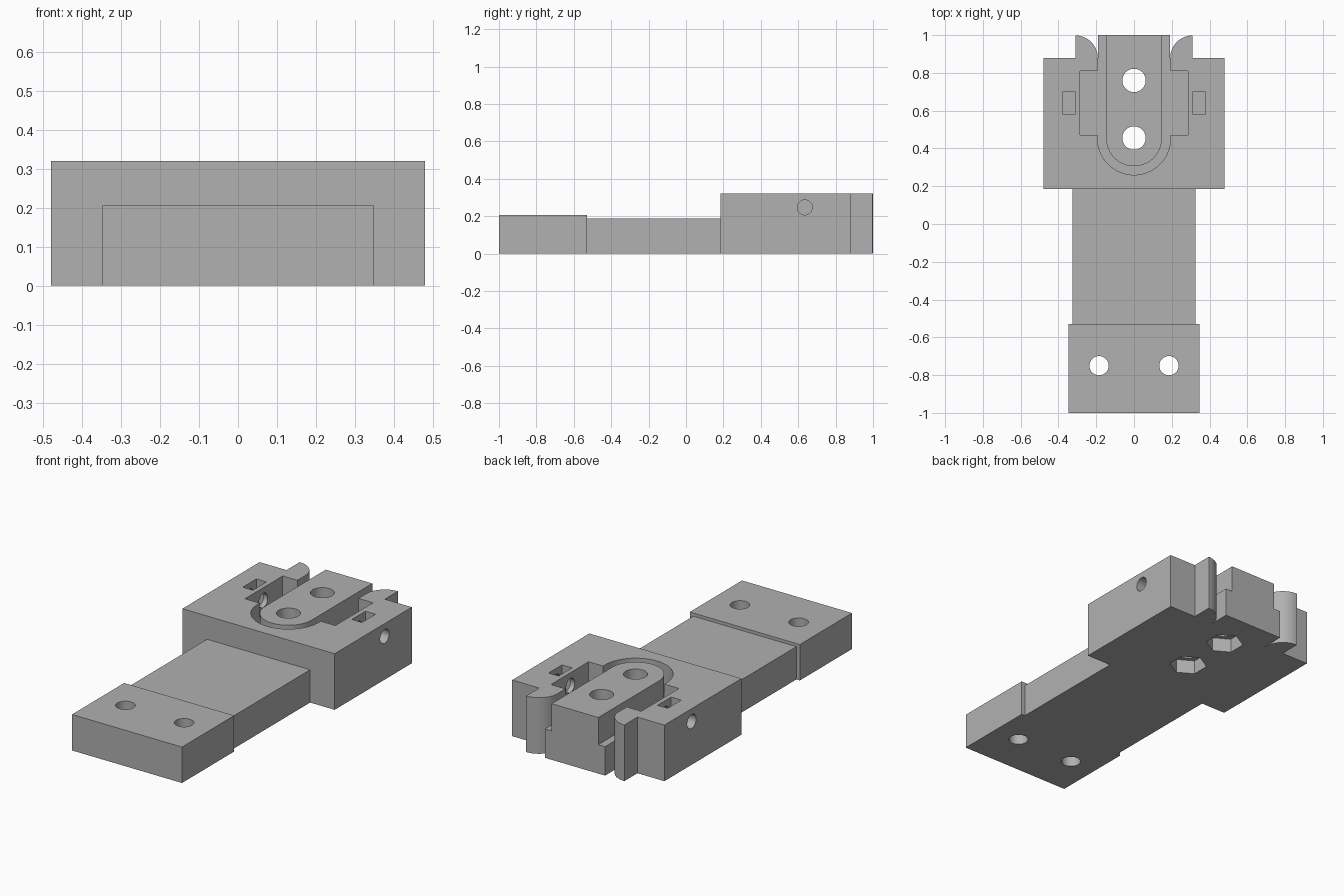
import bpy, bmesh, math
from mathutils import Matrix

if "Cube" in bpy.data.objects:
    bpy.data.objects.remove(bpy.data.objects["Cube"])

grey = bpy.data.materials.new("plain grey")
grey.use_nodes = True
colour = (0.44, 0.44, 0.44, 1)
grey.diffuse_color = colour
grey.node_tree.nodes["Principled BSDF"].inputs["Base Color"].default_value = colour


def arc(cx, cy, r, start, end, steps=20):
    """Points along a circular arc, angles in degrees."""
    angles = [math.radians(start + (end - start) * i / steps) for i in range(steps + 1)]
    return [(cx + r * math.cos(a), cy + r * math.sin(a)) for a in angles]


def mirrored(half):
    """Close a right-hand outline with its mirror image across x = 0."""
    return half + [(-x, y) for x, y in reversed(half)]


def box(x0, x1, y0, y1):
    return [(x0, y0), (x1, y0), (x1, y1), (x0, y1)]


def prism(name, outline, z0, z1):
    bm = bmesh.new()
    face = bm.faces.new([bm.verts.new((x, y, z0)) for x, y in outline])
    top = bmesh.ops.extrude_face_region(bm, geom=[face])["geom"]
    bmesh.ops.translate(bm, vec=(0, 0, z1 - z0),
                        verts=[v for v in top if isinstance(v, bmesh.types.BMVert)])
    bmesh.ops.recalc_face_normals(bm, faces=bm.faces)
    mesh = bpy.data.meshes.new(name)
    bm.to_mesh(mesh)
    bm.free()
    mesh.materials.append(grey)
    obj = bpy.data.objects.new(name, mesh)
    bpy.context.collection.objects.link(obj)
    return obj


def cylinder(name, x, y, r, z0, z1, sides=40, turn=0):
    return prism(name, arc(x, y, r, turn, turn + 360, sides)[:-1], z0, z1)


def cut(target, cutters):
    """Subtract the cutters, then bake the result and drop them."""
    for c in cutters:
        mod = target.modifiers.new("cut", "BOOLEAN")
        mod.operation, mod.solver, mod.object = "DIFFERENCE", "EXACT", c
        c.hide_render = True
    bpy.context.view_layer.update()
    graph = bpy.context.evaluated_depsgraph_get()
    mesh = bpy.data.meshes.new_from_object(target.evaluated_get(graph))
    target.modifiers.clear()
    target.data = mesh
    for c in cutters:
        bpy.data.objects.remove(c)


# Foot plate with two screw holes
foot = prism("foot_plate", box(-0.347, 0.347, -1, -0.53), 0, 0.205)
cut(foot, [cylinder("screw_hole", s * 0.185, -0.75, 0.051, -0.1, 0.4) for s in (-1, 1)])

# Connecting strap
strap = prism("connecting_strap", box(-0.325, 0.325, -0.53, 0.185), 0, 0.187)

# Head block with rounded ears and a tongue
head_half = ([(0.48, 0.185), (0.48, 0.88), (0.31, 0.88)]
             + arc(0.31, 0.88, 0.118, 90, 180) + [(0.19, 0.88), (0.19, 1)])
head = prism("head_block", mirrored(head_half), 0, 0.32)

# U-shaped groove with side pockets around the raised tongue
outer = [(0.193, 1.1), (0.193, 0.81), (0.285, 0.81), (0.285, 0.47), (0.193, 0.47)]
outer += arc(0, 0.453, 0.193, 0, -90)
inner = arc(0, 0.453, 0.147, -90, 0) + [(0.147, 1.1)]
groove_outline = (outer + [(-x, y) for x, y in reversed(outer[:-1])]
                  + [(-x, y) for x, y in reversed(inner)] + inner[1:])
cutters = [prism("groove", groove_outline, 0.165, 0.5)]

# Bolt holes with hexagonal nut recesses underneath
for y in (0.455, 0.76):
    cutters.append(cylinder("bolt_hole", 0, y, 0.062, -0.1, 0.5))
    cutters.append(cylinder("hex_recess", 0, y, 0.1, -0.1, 0.08, 6, 30))

# Nut slots from above and grub screw holes from the sides
for s in (-1, 1):
    cutters.append(prism("nut_slot", box(s * 0.344 - 0.032, s * 0.344 + 0.032, 0.58, 0.702),
                         0.185, 0.5))
    side = cylinder("grub_hole", 0, 0, 0.04, -0.15, 0.15)
    side.data.transform(Matrix.Translation((s * 0.41, 0.635, 0.247))
                        @ Matrix.Rotation(math.pi / 2, 4, "Y"))
    cutters.append(side)
cut(head, cutters)

# Smooth the round walls, keep the edges sharp
bpy.ops.object.select_all(action="DESELECT")
for obj in (foot, strap, head):
    obj.select_set(True)
bpy.context.view_layer.objects.active = head
bpy.ops.object.shade_smooth_by_angle(angle=math.radians(30))
